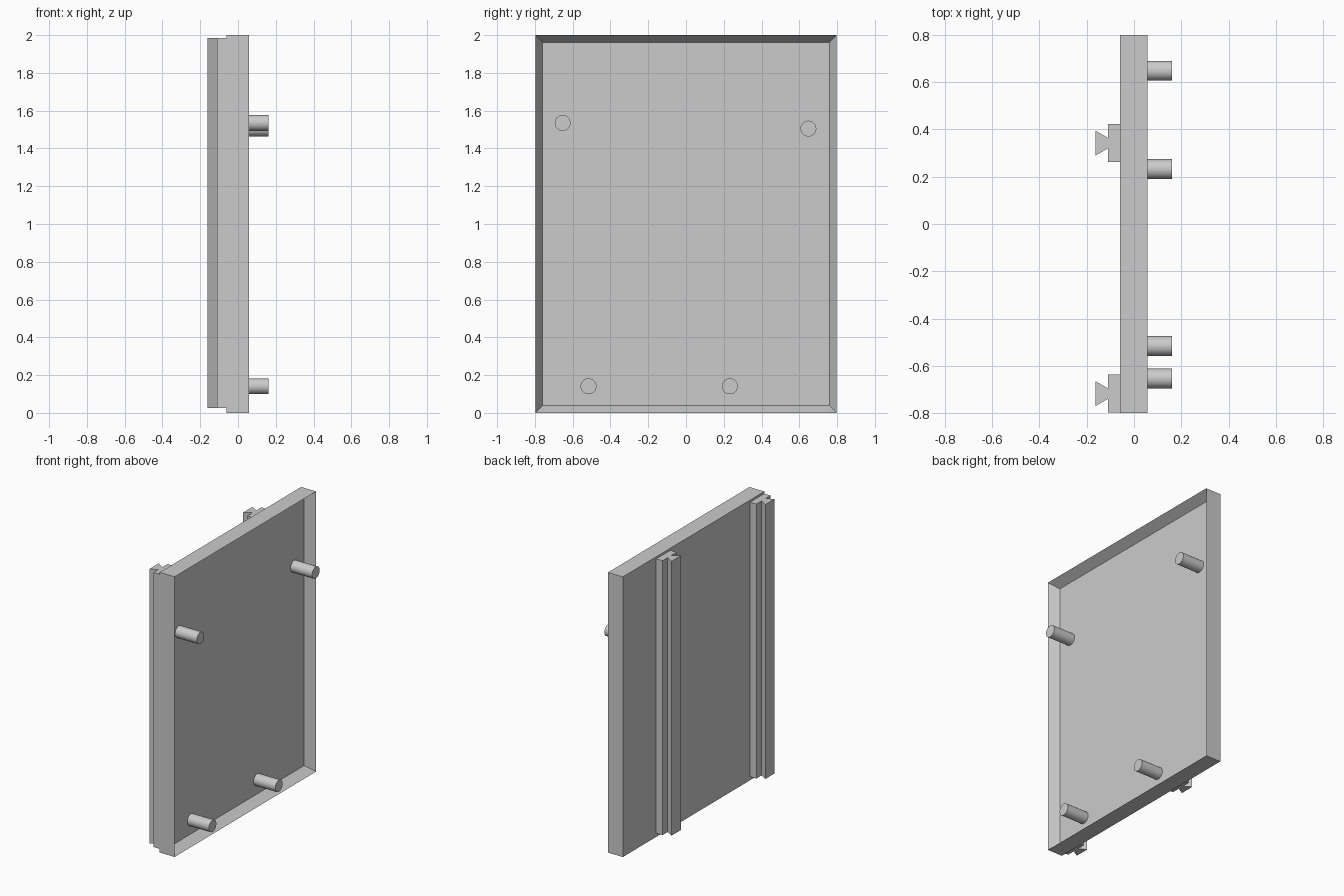
import bpy, bmesh
from mathutils import Matrix, Vector

cube = bpy.data.objects.get("Cube")
if cube:
    bpy.data.objects.remove(cube, do_unlink=True)

grey = bpy.data.materials.new("light_grey")
grey.use_nodes = True
grey.diffuse_color = (0.6, 0.6, 0.6, 1)
grey.node_tree.nodes["Principled BSDF"].inputs["Base Color"].default_value = (0.6, 0.6, 0.6, 1)

BACK, FRONT, FLOOR = -0.06, 0.058, -0.01   # panel faces and recess floor along x
HALF_W, HEIGHT, RIM = 0.798, 2.0, 0.055


def finish(name, bm):
    bmesh.ops.recalc_face_normals(bm, faces=bm.faces[:])
    mesh = bpy.data.meshes.new(name)
    bm.to_mesh(mesh)
    bm.free()
    mesh.materials.append(grey)
    obj = bpy.data.objects.new(name, mesh)
    bpy.context.collection.objects.link(obj)
    return obj


# Panel: a slab whose +x side is inset and sunk to leave a raised rim
bm = bmesh.new()
size = Matrix.Diagonal((FRONT - BACK, 2 * HALF_W, HEIGHT, 1))
bmesh.ops.create_cube(bm, size=1, matrix=Matrix.Translation(((FRONT + BACK) / 2, 0, HEIGHT / 2)) @ size)
bm.normal_update()
face = max(bm.faces, key=lambda f: f.normal.x)
bmesh.ops.inset_region(bm, faces=[face], thickness=RIM)
bmesh.ops.translate(bm, verts=face.verts[:], vec=(FLOOR - FRONT, 0, 0))
finish("panel", bm)


# Dovetail rails: half profile (x, half width) mirrored, then extruded upward
def rail(name, y, bottom=0.026, top=1.985):
    half = [(BACK, 0.08), (-0.11, 0.08), (-0.11, 0.022), (-0.162, 0.052)]
    outline = half + [(x, -w) for x, w in reversed(half)]
    bm = bmesh.new()
    base = bm.faces.new([bm.verts.new((x, y + w, bottom)) for x, w in outline])
    new = bmesh.ops.extrude_face_region(bm, geom=[base])["geom"]
    verts = [v for v in new if isinstance(v, bmesh.types.BMVert)]
    bmesh.ops.translate(bm, verts=verts, vec=Vector((0, 0, top - bottom)))
    finish(name, bm)


rail("left_rail", 0.342)
rail("right_rail", -0.717)

# Pins standing on the recess floor
pins = {"upper_right_pin": (-0.653, 1.535), "upper_left_pin": (0.648, 1.505),
        "lower_right_pin": (-0.516, 0.141), "lower_left_pin": (0.232, 0.141)}
for name, (y, z) in pins.items():
    length = 0.161 - FLOOR
    bpy.ops.mesh.primitive_cylinder_add(vertices=32, radius=0.042, depth=length,
                                        location=(FLOOR + length / 2, y, z), rotation=(0, 1.5708, 0))
    pin = bpy.context.object
    pin.name = name
    pin.data.materials.append(grey)
    bpy.ops.object.shade_smooth_by_angle()
